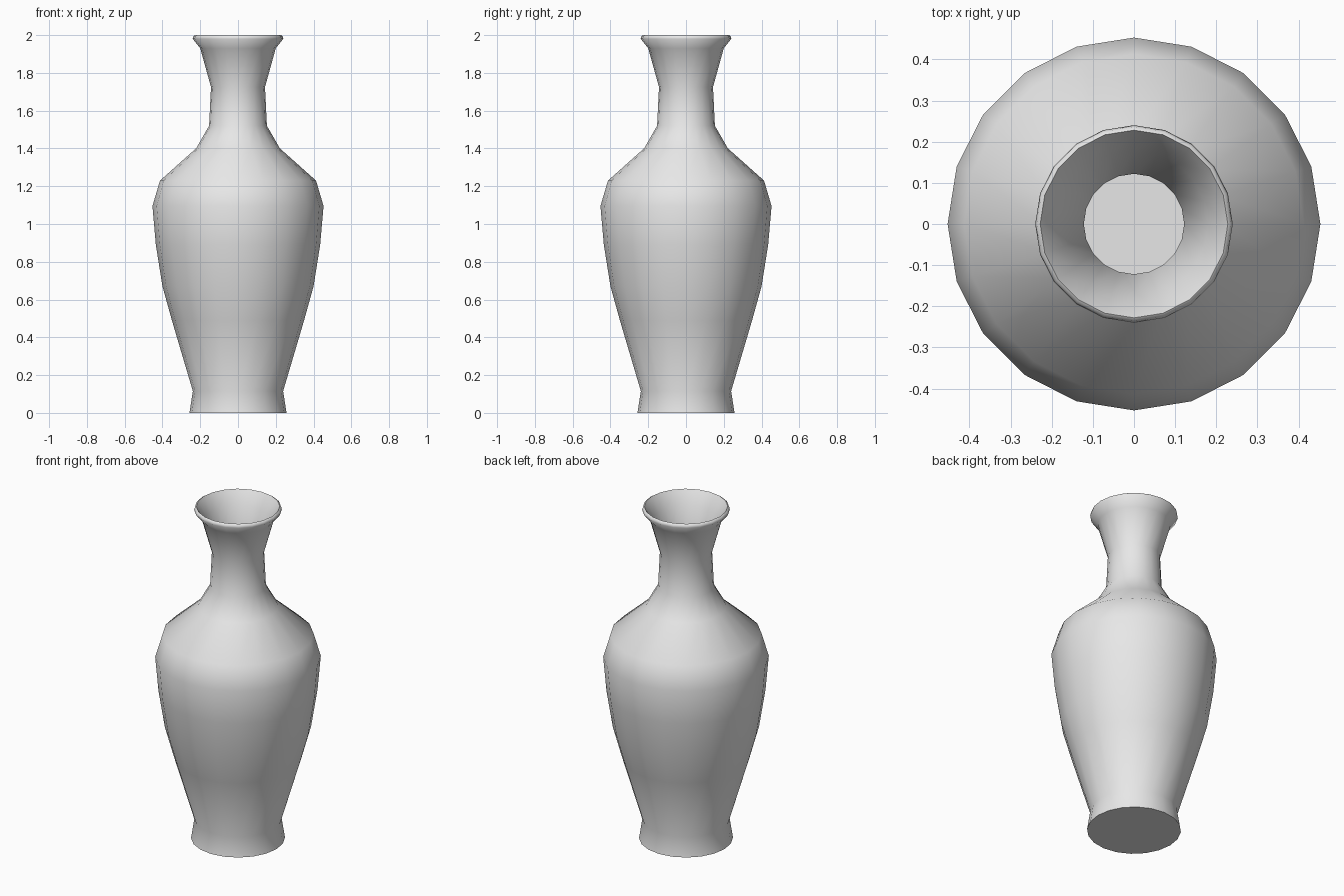
import bpy
import bmesh
import math

cube = bpy.data.objects.get("Cube")
if cube:
    bpy.data.objects.remove(cube, do_unlink=True)

SIDES = 20

# Radius and height pairs: outer wall from the foot up to the lip
outer = [(0.257, 0.0), (0.239, 0.115), (0.35, 0.49), (0.40, 0.67),
         (0.435, 0.89), (0.453, 1.095), (0.413, 1.23), (0.222, 1.40),
         (0.153, 1.52), (0.143, 1.725), (0.20, 1.93), (0.24, 1.98),
         (0.236, 1.995), (0.228, 2.0)]
# Inner wall from the lip down to the floor
inner = [(0.218, 1.985), (0.18, 1.92), (0.122, 1.725), (0.131, 1.52),
         (0.20, 1.385), (0.39, 1.22), (0.43, 1.095), (0.38, 0.67),
         (0.218, 0.12), (0.21, 0.03)]


def lathe(name, profile, material):
    """Turn a profile around z and close both ends with flat discs."""
    bm = bmesh.new()
    rings = []
    for r, z in profile:
        angles = [2 * math.pi * i / SIDES for i in range(SIDES)]
        rings.append([bm.verts.new((r * math.cos(a), r * math.sin(a), z))
                      for a in angles])
    for low, high in zip(rings, rings[1:]):
        for i in range(SIDES):
            j = (i + 1) % SIDES
            bm.faces.new((low[i], low[j], high[j], high[i]))
    bm.faces.new(rings[0][::-1])
    bm.faces.new(rings[-1])
    bmesh.ops.recalc_face_normals(bm, faces=bm.faces)
    mesh = bpy.data.meshes.new(name)
    bm.to_mesh(mesh)
    bm.free()
    mesh.materials.append(material)
    obj = bpy.data.objects.new(name, mesh)
    bpy.context.collection.objects.link(obj)
    return obj


# Plain grey glaze
glaze = bpy.data.materials.new("grey_glaze")
glaze.use_nodes = True
grey = (0.8, 0.8, 0.8, 1.0)
glaze.diffuse_color = grey
glaze.node_tree.nodes["Principled BSDF"].inputs["Base Color"].default_value = grey

# Hollow vase body, smooth except at the foot and floor edges
vase = lathe("vase", outer + inner, glaze)
bpy.ops.object.select_all(action='DESELECT')
vase.select_set(True)
bpy.context.view_layer.objects.active = vase
bpy.ops.object.shade_smooth_by_angle(angle=math.radians(65))
